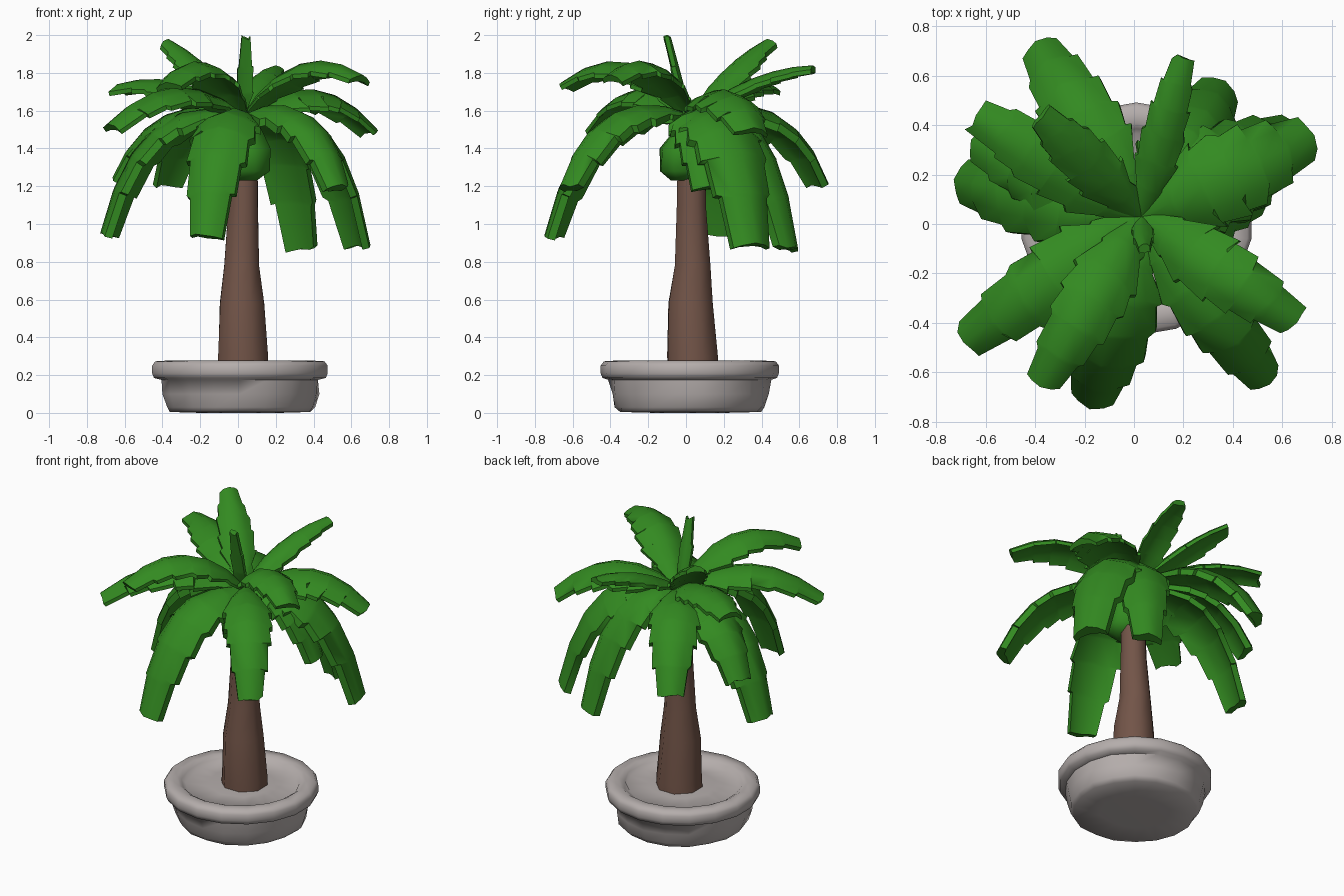
import bpy, bmesh, math, random
from mathutils import Vector

random.seed(4)
old = bpy.data.objects.get("Cube")
if old:
    bpy.data.objects.remove(old, do_unlink=True)


def material(name, rgb):
    m = bpy.data.materials.new(name)
    m.use_nodes = True
    m.diffuse_color = (*rgb, 1)
    m.node_tree.nodes["Principled BSDF"].inputs["Base Color"].default_value = (*rgb, 1)
    return m


LEAF = material("leaf green", (0.033, 0.255, 0.015))
BARK = material("bark brown", (0.17, 0.09, 0.065))
STONE = material("pot grey", (0.46, 0.42, 0.41))


def loft(name, rings, mat, angle):
    """Skin a list of equal-length closed rings and cap both ends."""
    bm = bmesh.new()
    loops = [[bm.verts.new(p) for p in ring] for ring in rings]
    n = len(loops[0])
    for a, b in zip(loops, loops[1:]):
        for i in range(n):
            j = (i + 1) % n
            bm.faces.new((a[i], a[j], b[j], b[i]))
    bm.faces.new(loops[0][::-1])
    bm.faces.new(loops[-1])
    bmesh.ops.recalc_face_normals(bm, faces=bm.faces)
    mesh = bpy.data.meshes.new(name)
    bm.to_mesh(mesh)
    bm.free()
    mesh.materials.append(mat)
    ob = bpy.data.objects.new(name, mesh)
    bpy.context.collection.objects.link(ob)
    bpy.ops.object.select_all(action='DESELECT')
    ob.select_set(True)
    bpy.context.view_layer.objects.active = ob
    bpy.ops.object.shade_smooth_by_angle(angle=math.radians(angle))
    return ob


def circle(x, y, r, z, sides, wobble=0.0):
    ring = []
    for i in range(sides):
        a = math.tau * (i + 0.5) / sides
        k = r * (1 + random.uniform(-wobble, wobble))
        ring.append((x + k * math.cos(a), y + k * math.sin(a), z))
    return ring


# Pot: worn wall, rounded rim, sunken earth of the same stone colour
POT = [(0.2, 0.0, .1), (0.375, 0.005, .02), (0.395, 0.03, .03), (0.415, 0.1, .03),
       (0.425, 0.175, .02), (0.462, 0.185, 0), (0.472, 0.21, 0), (0.472, 0.25, 0),
       (0.455, 0.273, 0), (0.39, 0.277, 0), (0.36, 0.26, .02), (0.34, 0.238, .04),
       (0.2, 0.25, .06)]
loft("pot", [circle(0.01, 0.02, r, z, 18, w) for r, z, w in POT], STONE, 60)

# Trunk: eight-sided, flared at the foot, leaning slightly
TRUNK = [(.025, .035, .145, .22), (.025, .035, .143, .3), (.02, .025, .125, .58),
         (.02, .035, .1, .78), (.028, .03, .083, 1.1), (.03, .03, .078, 1.55)]
loft("trunk", [circle(*t, 8, 0.03) for t in TRUNK], BARK, 60)

# Crown heart: lumpy core from which the fronds grow
HEART = [(.04, -.02, .06, 1.23), (.04, -.01, .125, 1.28), (.04, -.01, .13, 1.4),
         (.03, .03, .1, 1.5), (.03, .03, .05, 1.58)]
loft("crown_heart", [circle(*h, 8, 0.12) for h in HEART], LEAF, 60)

CROWN = Vector((0.03, 0.03, 1.58))


def frond(name, tip, reach, lift, width, thick, steps=6):
    """Arched leaf with a folded section and stepped, ragged edges.
    reach and lift place the bend: fraction of the run, and its height."""
    tip = Vector(tip)
    bend = CROWN.lerp(tip, reach)
    bend.z = lift
    run = tip - CROWN
    side = Vector((-run.y, run.x, 0)).normalized()
    rings = []
    for s in range(steps):
        for u, flare in ((0.0, 0.92), (0.9, 1.07)):
            t = (s + u) / (steps - 0.1)
            p = CROWN * (1 - t) ** 2 + bend * 2 * t * (1 - t) + tip * t * t
            tan = ((bend - CROWN) * (1 - t) + (tip - bend) * t).normalized()
            up = tan.cross(side)
            if up.dot(Vector((0, 0, 1))) < 0 and t < 0.3:
                up = -up
            # narrow stalk, broad middle, blunt end
            shape = min(1, 0.26 + 2.5 * t) * (1 - 0.5 * max(0, (t - 0.5) * 2) ** 1.6)
            half = 0.5 * width * shape * flare
            depth = thick * min(1, 0.4 + 2 * t)
            top, under = [], []
            for k in (-1, -0.6, 0, 0.6, 1):
                jag = random.uniform(-0.02, 0.02) * abs(k)
                drop = half * (0.5 * abs(k) ** 1.7)
                q = p + side * (k * half) - up * drop + tan * jag
                top.append(q)
                under.append(q - up * depth * (1.0 - 0.4 * abs(k)))
            rings.append(top + under[::-1])
    return loft(name, rings, LEAF, 45)


# Upper fronds: rising, arched over at the ends
UPPER = [((-.69, -.48, 1.53), .5, 1.89, .3), ((-.38, -.66, 1.75), .45, 2.04, .27),
         ((.66, -.4, 1.79), .45, 2.01, .27), ((.73, .36, 1.51), .55, 1.88, .35),
         ((.2, .67, 1.84), .5, 1.83, .17), ((-.37, .43, 1.98), .5, 1.87, .21),
         ((-.64, .44, 1.74), .5, 1.84, .27)]
# Lower fronds: bending over and hanging down
LOWER = [((-.18, -.75, .94), .75, 1.77, .33), ((.55, -.65, 1.21), .7, 1.78, .28),
         ((.69, .37, .9), .75, 1.8, .4), ((.37, .58, .88), .75, 1.76, .33),
         ((-.73, .18, .95), .75, 1.75, .34), ((-.4, .74, 1.23), .7, 1.78, .3),
         ((-.66, .34, 1.25), .7, 1.74, .3), ((.54, .12, 1.2), .75, 1.73, .3)]
for label, group, thick in (("upper", UPPER, 0.04), ("lower", LOWER, 0.07)):
    for i, spec in enumerate(group, 1):
        frond(f"{label}_frond_{i}", *spec, thick)

# Young shoot standing in the middle
frond("young_shoot", (.04, -.08, 1.99), .4, 1.75, .085, 0.04, 3)
